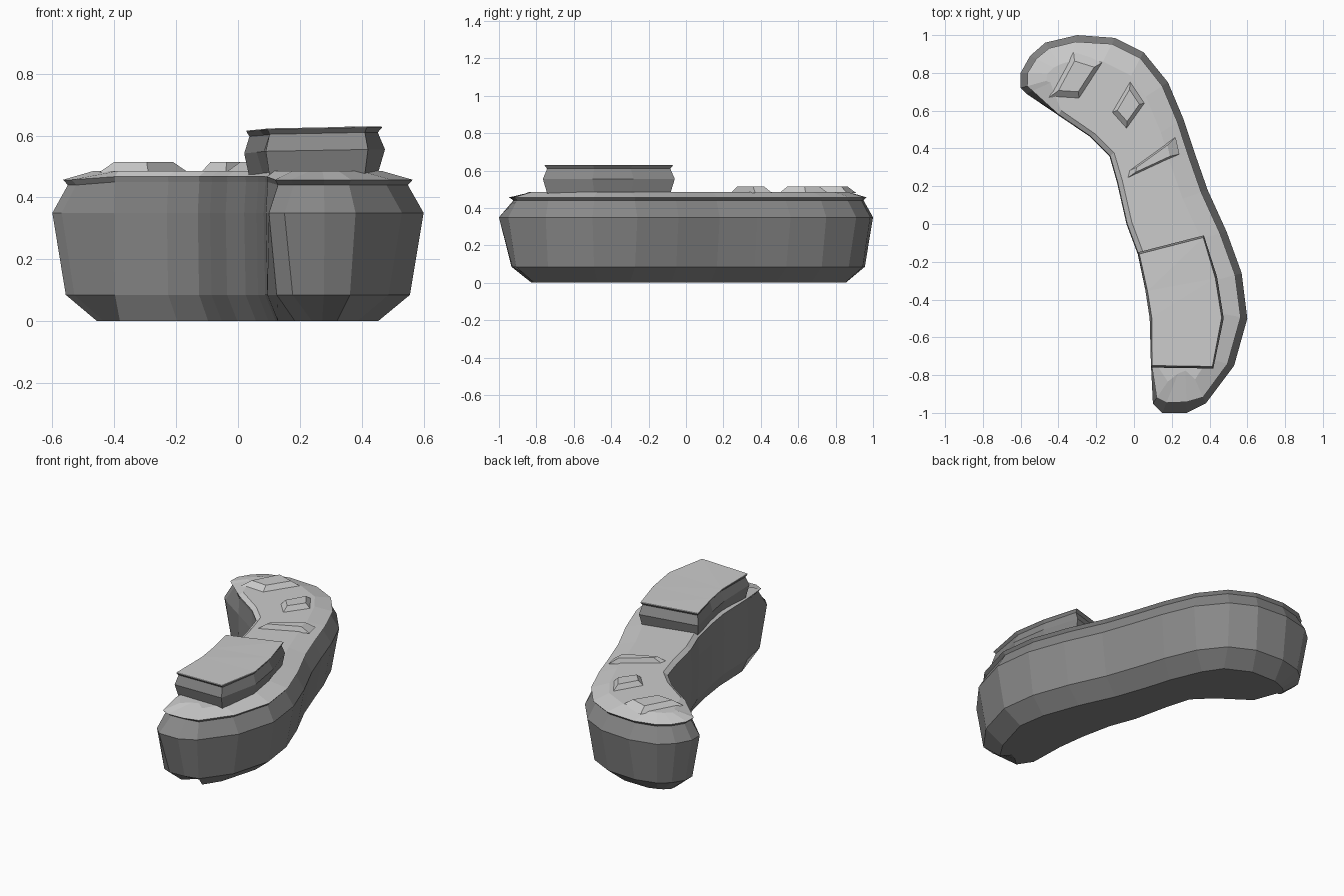
import bpy, bmesh
from mathutils import Vector as V

if "Cube" in bpy.data.objects:
    bpy.data.objects.remove(bpy.data.objects["Cube"])

# Plan outline: rounded outer edge (weight 1), then the nearly straight inner edge
OUTER = [(.1, -.95), (.15, -1), (.28, -1), (.38, -.95), (.53, -.75), (.6, -.5), (.57, -.26),
         (.49, -.04), (.39, .18), (.32, .38), (.26, .56), (.18, .75), (.05, .91),
         (-.1, .985), (-.3, 1), (-.47, .96), (-.55, .89), (-.6, .8), (-.6, .72), (-.57, .69)]
INNER = [(-.4, .575), (-.23, .46), (-.13, .36), (-.09, .22), (-.04, 0),
         (.02, -.16), (.06, -.35), (.083, -.5), (.09, -.75)]
SPINE = [V(p) for p in [(.27, -.7), (.34, -.45), (.2, .05), (.08, .4), (-.08, .65), (-.35, .79)]]


def material(name, grey):
    m = bpy.data.materials.new(name)
    m.diffuse_color = (grey, grey, grey, 1)
    m.use_nodes = True
    m.node_tree.nodes["Principled BSDF"].inputs["Base Color"].default_value = m.diffuse_color
    return m


LIGHT, DARK = material("light_grey", .8), material("dark_grey", .25)


def spine_point(p):
    best = None
    for a, b in zip(SPINE, SPINE[1:]):
        t = max(0, min(1, (p - a).dot(b - a) / (b - a).length_squared))
        q = a + (b - a) * t
        if best is None or (q - p).length < (best - p).length:
            best = q
    return best


def pull(p, target, amount):
    d = target - p
    return p + d.normalized() * min(amount, d.length * .85)


def loft(name, rings, dark_bands=0):
    """Skin the rings; the lowest bands and the bottom cap are dark, the rest light."""
    bm = bmesh.new()
    loops = [[bm.verts.new(c) for c in ring] for ring in rings]
    n = len(loops[0])
    for k, (a, b) in enumerate(zip(loops, loops[1:])):
        for i in range(n):
            j = (i + 1) % n
            bm.faces.new((a[i], a[j], b[j], b[i])).material_index = int(k < dark_bands)
    caps = [bm.faces.new(loops[0][::-1]), bm.faces.new(loops[-1])]
    caps[0].material_index = int(dark_bands > 0)
    bmesh.ops.triangulate(bm, faces=caps)
    bmesh.ops.recalc_face_normals(bm, faces=bm.faces)
    me = bpy.data.meshes.new(name)
    bm.to_mesh(me)
    bm.free()
    me.materials.append(LIGHT)
    me.materials.append(DARK)
    ob = bpy.data.objects.new(name, me)
    bpy.context.collection.objects.link(ob)
    return ob


# Curved main body: bottom chamfer, bulging side, undercut rim and crowned top
points = [(V(p), False) for p in OUTER] + [(V(p), True) for p in INNER]
rings = []
for z, inset, inner_inset in [(0, .15, .04), (.085, .045, .005), (.35, 0, 0), (.44, .052, .006),
                              (.457, .036, .004), (.486, .14, .03)]:
    ring = []
    for p, inner in points:
        k = inner_inset if inner else inset * (1.6 if p.y < -.96 else 1)
        q = pull(p, spine_point(p), k)
        ring.append((q.x, q.y, z + (.01 if inner and .4 < z < .47 else 0)))
    rings.append(ring)
loft("main_body", rings, 4)

# Raised heel block with a waisted rim
HEEL = [V(p) for p in [(.09, -.76), (.42, -.765), (.475, -.5), (.44, -.28), (.37, -.06),
                       (.02, -.15), (.06, -.35), (.083, -.5)]]
mid = V((.27, -.42))
loft("heel_block", [[(*pull(p, mid, k), z + min(0, (p.x - .15) * .1)) for p in HEEL]
                    for z, k in [(.46, .03), (.555, 0), (.61, .025), (.626, .01), (.629, .012)]], 3)

# Three tapered tread cleats on the toe
CLEATS = {
    "toe_cleat": [(-.45, .67), (-.29, .66), (-.16, .86), (-.32, .91)],
    "middle_cleat": [(-.12, .59), (-.04, .5), (.06, .64), (-.02, .76)],
    "arch_cleat": [(-.04, .24), (.24, .37), (.22, .46), (-.03, .28)],
}
for name, quad in CLEATS.items():
    quad = [V(p) for p in quad]
    c = sum(quad, V((0, 0))) / 4
    loft(name, [[(*p, .48) for p in quad],
                [(*p.lerp(c, .35), .515) for p in quad]])
